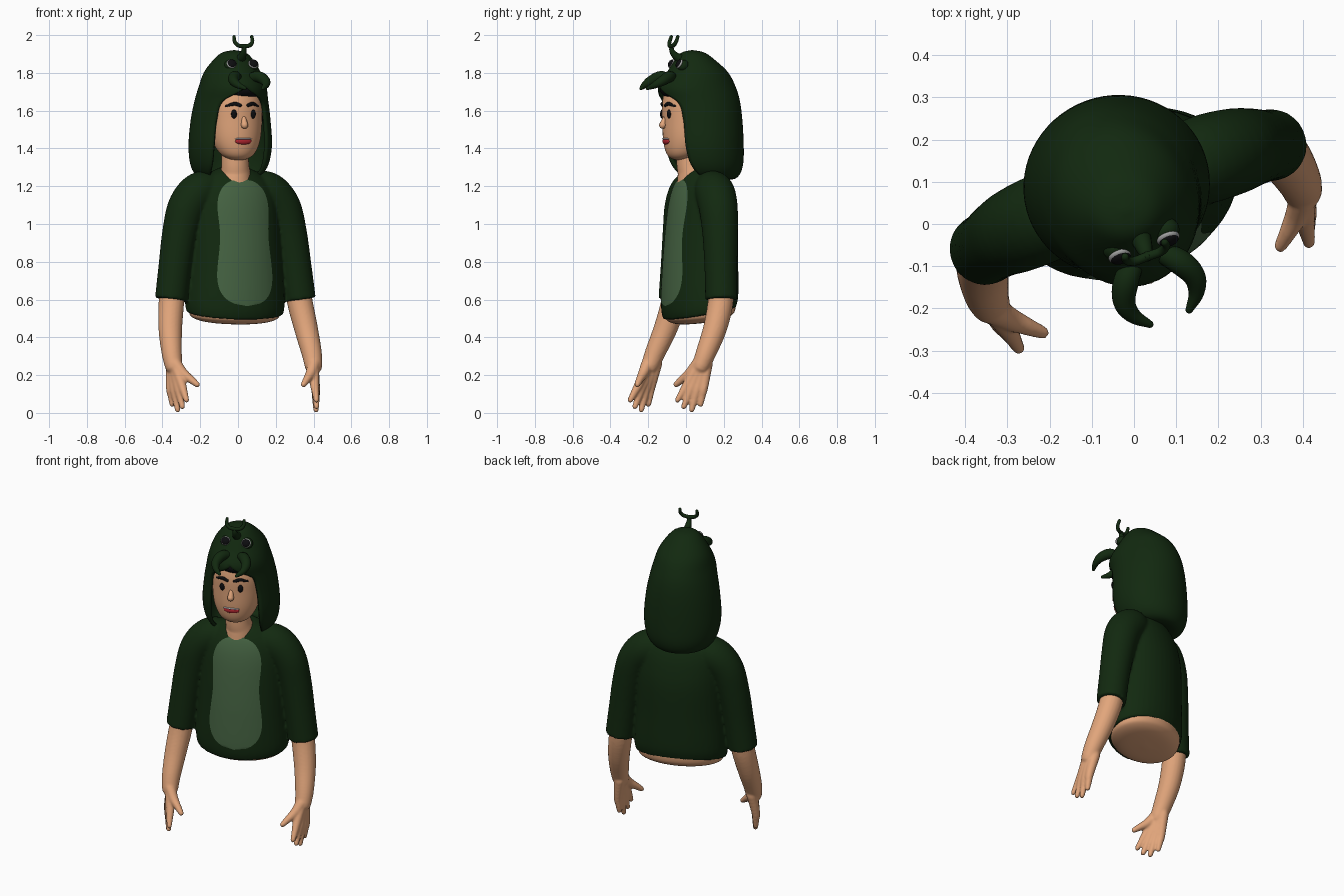
import bpy, bmesh, math
from mathutils import Vector, Matrix

if "Cube" in bpy.data.objects:
    bpy.data.objects.remove(bpy.data.objects["Cube"])

TURN, CENTRE = math.radians(20), (-0.02, 0.08, 0)   # whole figure is turned


def material(name, rgb):
    m = bpy.data.materials.new(name)
    m.diffuse_color = (*rgb, 1)
    m.use_nodes = True
    m.node_tree.nodes["Principled BSDF"].inputs["Base Color"].default_value = m.diffuse_color
    return m


GREEN = material("dark_green", (.006, .022, .005))
PALE = material("pale_green", (.06, .125, .055))
SKIN = material("skin", (.76, .38, .2))
BLACK = material("black", (.004, .004, .005))
GREY = material("grey", (.35, .35, .35))
WHITE = material("white", (.85, .85, .85))
RED = material("red", (.45, .02, .03))


def spline(keys, k=5):
    """Catmull-Rom through tuples of any length."""
    p = [Vector(q) for q in keys]
    p = [p[0] * 2 - p[1]] + p + [p[-1] * 2 - p[-2]]
    out = []
    for i in range(1, len(p) - 2):
        a, b, c, d = p[i - 1:i + 3]
        for j in range(k):
            t = j / k
            out.append((b * 2 + (c - a) * t + (a * 2 - b * 5 + c * 4 - d) * t * t
                        + (b * 3 - a - c * 3 + d) * t ** 3) * .5)
    return out + [p[-2]]


def skin_rows(bm, rows, fill=True):
    grid = [[bm.verts.new(c) for c in r] for r in rows]
    for r, s in zip(grid, grid[1:]):
        for j in range(len(r) - 1):
            bm.faces.new((r[j], r[j + 1], s[j + 1], s[j]))
    bmesh.ops.remove_doubles(bm, verts=[v for r in grid for v in r], dist=1e-5)
    if fill:
        bmesh.ops.holes_fill(bm, edges=[e for e in bm.edges if e.is_boundary], sides=0)


def loft(bm, levels, u=0, n=40, fill=True, tilt=0):
    """Levels: z, half width, half depth, centre depth, opening angle from back."""
    rows = []
    for q in spline([(*l, 180)[:5] for l in levels]):
        z, a, b, vc, phi = q
        a, b, phi = max(a, 0), max(b, 0), math.radians(min(phi, 180))
        row = []
        for j in range(n + 1):
            t = phi * (2 * j / n - 1)
            v = vc + b * math.cos(t)
            row.append((u + a * math.sin(t), v, z + tilt * v * max(0, min(1, (.8 - z) / .25))))
        rows.append(row)
    skin_rows(bm, rows, fill)


def tube(bm, keys, round_ends=True, side=1, n=16, u=0):
    pts = spline([(u + side * x, y, z, r) for x, y, z, r in keys])
    pos, rad = [Vector(p[:3]) for p in pts], [p[3] for p in pts]
    if round_ends:
        t0, t1 = (pos[0] - pos[1]).normalized(), (pos[-1] - pos[-2]).normalized()
        cap = [math.radians(d) for d in (30, 60, 85)]
        pos = ([pos[0] + t0 * rad[0] * math.sin(c) for c in cap[::-1]] + pos
               + [pos[-1] + t1 * rad[-1] * math.sin(c) for c in cap])
        rad = [rad[0] * math.cos(c) for c in cap[::-1]] + rad + [rad[-1] * math.cos(c) for c in cap]
    rows, ref = [], Vector((.31, .9, .3))
    for i, p in enumerate(pos):
        t = (pos[min(i + 1, len(pos) - 1)] - pos[max(i - 1, 0)]).normalized()
        ref = (ref - t * ref.dot(t)).normalized()
        w = t.cross(ref)
        rows.append([p + (ref * math.cos(k * math.tau / n) + w * math.sin(k * math.tau / n)) * rad[i]
                     for k in range(n + 1)])
    skin_rows(bm, rows)


def ball(bm, at, size, tilt=0):
    bmesh.ops.create_uvsphere(bm, u_segments=24, v_segments=14, radius=1,
                              matrix=Matrix.Translation(at) @ Matrix.Rotation(tilt, 4, 'X')
                              @ Matrix.Diagonal((*size, 1)))


def finish(name, bm, mat, voxel=0):
    bmesh.ops.recalc_face_normals(bm, faces=bm.faces)
    me = bpy.data.meshes.new(name)
    bm.to_mesh(me)
    bm.free()
    me.materials.append(mat)
    for p in me.polygons:
        p.use_smooth = True
    ob = bpy.data.objects.new(name, me)
    bpy.context.collection.objects.link(ob)
    ob.location, ob.rotation_euler = CENTRE, (0, 0, TURN)
    if voxel:
        r = ob.modifiers.new("blend", 'REMESH')
        r.mode, r.voxel_size, r.use_smooth_shade = 'VOXEL', voxel, True
        s = ob.modifiers.new("soften", 'SMOOTH')
        s.factor, s.iterations = .5, 8
    return ob


def balls(name, mat, specs):
    bm = bmesh.new()
    for s in specs:
        ball(bm, *s)
    return finish(name, bm, mat)


# Shirt: torso and short sleeves blended together
bm = bmesh.new()
loft(bm, [(.53, .265, .182, -.008), (.6, .272, .194, -.008), (.8, .258, .19, -.003), (1, .25, .18, .005),
          (1.12, .24, .162, .005), (1.2, .215, .138, .005), (1.26, .155, .105, .005),
          (1.3, .075, .065, .005)], tilt=.2)
for s in (-1, 1):
    tube(bm, [(.1, .005, 1.195, .085), (.19, .005, 1.172, .105), (.265, 0, 1.09, .103), (.308, -.005, .95, .094),
              (.338, -.012, .78, .087), (.363, -.018, .6, .085)], False, s, 28)
shirt = finish("shirt", bm, GREEN, .008)

# Belly panel wrapped on to the shirt front
bm = bmesh.new()
rows = []
widths = spline([(.565, .145), (.72, .155), (.93, .135), (1.1, .143), (1.238, .13)], 12)
for z, w in widths:
    t = (z - .9015) / .3365
    w *= max(0, 1 - abs(t) ** 7) ** .5
    rows.append([(w * (j / 12 - 1), -.4, z) for j in range(25)])
skin_rows(bm, rows, False)
panel = finish("belly_panel", bm, PALE)
wrap = panel.modifiers.new("wrap", 'SHRINKWRAP')
wrap.target, wrap.wrap_method, wrap.wrap_mode = shirt, 'PROJECT', 'ABOVE_SURFACE'
wrap.use_project_y, wrap.use_positive_direction, wrap.offset = True, True, .003

# Bare waist below the hem
bm = bmesh.new()
loft(bm, [(.6, .255, .18, -.005), (.53, .25, .176, -.005), (.5, .225, .155, -.003), (.482, .15, .105, 0),
          (.475, 0, 0, 0)], tilt=.13)
finish("waist", bm, SKIN)

# Forearms with hands
bm = bmesh.new()
knuckle_tip = [((.375, -.212, .155), (.366, -.266, .068)), ((.387, -.192, .14), (.378, -.235, .033)),
               ((.398, -.165, .132), (.39, -.195, .016)), ((.408, -.135, .135), (.404, -.15, .045))]
for s in (-1, 1):
    tube(bm, [(.34, -.015, .75, .066), (.36, -.02, .6, .068), (.382, -.06, .45, .063),
              (.394, -.115, .32, .054), (.394, -.145, .25, .047)], True, s, 20)
    for i, (k, t) in enumerate(knuckle_tip):
        tube(bm, [(.391, -.155 + .015 * i, .26, .032), (*k, .025),
                  (*((Vector(k) + Vector(t)) / 2), .02), (*t, .015)], True, s, 12)
    tube(bm, [(.39, -.16, .26, .034), (.36, -.195, .21, .028), (.325, -.228, .175, .021),
              (.3, -.25, .15, .016)], True, s, 12)
finish("forearms_and_hands", bm, SKIN, .006)

# Head, neck and nose
H = -.018
bm = bmesh.new()
loft(bm, [(1.335, 0, 0, -.11), (1.347, .055, .05, -.108), (1.38, .098, .09, -.095), (1.45, .13, .12, -.079),
          (1.55, .14, .128, -.075), (1.65, .138, .128, -.075), (1.74, .105, .1, -.07), (1.79, 0, 0, -.06)], H)
finish("head", bm, SKIN)
bm = bmesh.new()
tube(bm, [(-.01, -.035, 1.2, .095), (-.01, -.045, 1.27, .08), (-.015, -.055, 1.32, .073),
          (-.018, -.055, 1.42, .073)], False, 1, 28)
finish("neck", bm, SKIN)
bm = bmesh.new()
tube(bm, [(0, -.192, 1.57, .01), (0, -.204, 1.54, .016), (0, -.21, 1.523, .019)], True, 1, 16, H)
finish("nose", bm, SKIN)

# Face details
balls("eyes", BLACK, [((H + s * .053, -.193, 1.582), (.016, .011, .024)) for s in (-1, 1)])
bm = bmesh.new()
for s in (-1, 1):
    tube(bm, [(.022, -.2, 1.628, .01), (.05, -.192, 1.636, .011), (.088, -.17, 1.624, .008)], True, s, 10, H)
finish("eyebrows", bm, BLACK)
balls("mouth", RED, [((H, -.19, 1.438), (.046, .013, .018))])
balls("teeth", WHITE, [((H, -.191, 1.451), (.048, .0145, .006))])
balls("hair", BLACK, [((H + .015, -.08, 1.7), (.135, .142, .06), -.1)]
      + [((H + s * .135, -.09, 1.6), (.012, .026, .08)) for s in (-1, 1)])

# Hood shell with a face opening and a brow that juts forward
bm = bmesh.new()
loft(bm, [(1.262, .06, .05, .05, 115), (1.245, .11, .1, .065, 118), (1.262, .165, .155, .045, 126),
          (1.32, .2, .19, .03, 134), (1.42, .213, .204, .018, 137), (1.55, .202, .204, .012, 138),
          (1.65, .184, .204, 0, 144), (1.725, .166, .2, -.018, 180), (1.8, .14, .155, -.015, 180),
          (1.865, .097, .097, -.03, 180), (1.9, .057, .055, -.04, 180), (1.912, 0, 0, -.045, 180)],
     -.016, 48, False)
hood = finish("hood", bm, GREEN)
sol = hood.modifiers.new("thickness", 'SOLIDIFY')
sol.thickness, sol.offset = .018, 0

# Creature eyes on the hood
E = -.005
for name, mat, fwd, r in (("hood_eye_bumps", GREEN, 0, (.034, .03, .032)),
                          ("hood_eye_rims", GREY, .02, (.028, .012, .026)),
                          ("hood_eye_pupils", BLACK, .024, (.0245, .0125, .0225))):
    balls(name, mat, [((E + s * .061, -.122 - fwd, 1.838 + fwd * .5), r, -.5) for s in (-1, 1)])

# Forked horn and pincers
bm = bmesh.new()
tube(bm, [(0, -.09, 1.865, .03), (0, -.135, 1.885, .022), (0, -.162, 1.915, .014), (0, -.165, 1.942, .011)],
     True, 1, 14, E)
for s in (-1, 1):
    tube(bm, [(0, -.165, 1.94, .011), (.033, -.165, 1.946, .011), (.05, -.157, 1.966, .01),
              (.05, -.148, 1.991, .009)], True, s, 12, E)
finish("forked_horn", bm, GREEN)
bm = bmesh.new()
for s in (-1, 1):
    tube(bm, [(.025, -.16, 1.77, .022), (.065, -.2, 1.78, .03), (.088, -.245, 1.76, .027),
              (.08, -.285, 1.737, .019), (.05, -.318, 1.718, .009)], True, s, 16, E)
finish("pincers", bm, GREEN)
